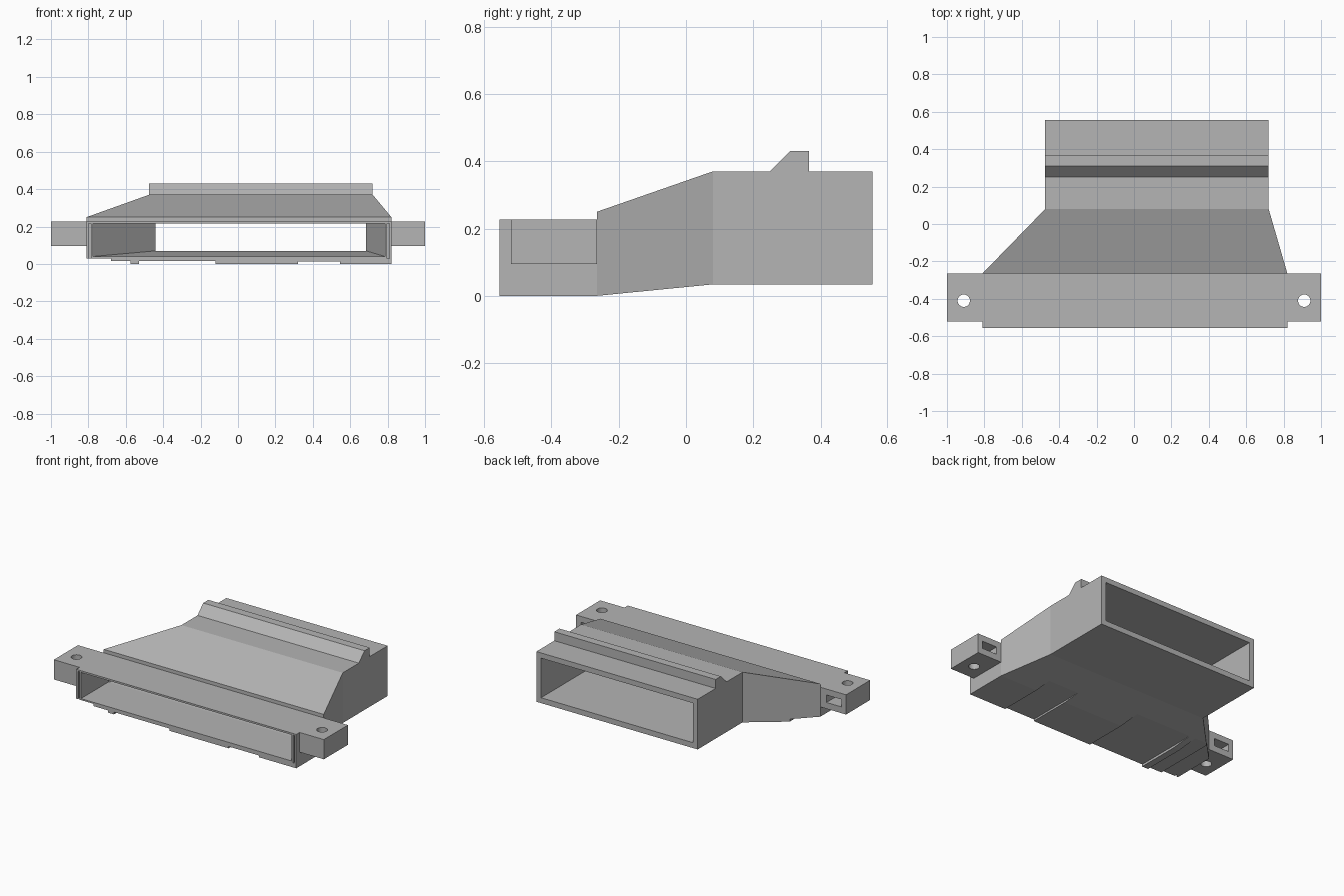
import bpy, bmesh

default = bpy.data.objects.get("Cube")
if default:
    bpy.data.objects.remove(default, do_unlink=True)

grey = bpy.data.materials.new("plain grey")
grey.use_nodes = True
colour = (0.46, 0.46, 0.46, 1)
grey.diffuse_color = colour
grey.node_tree.nodes["Principled BSDF"].inputs["Base Color"].default_value = colour


def make_object(name, bm):
    bmesh.ops.recalc_face_normals(bm, faces=bm.faces[:])
    mesh = bpy.data.meshes.new(name)
    bm.to_mesh(mesh)
    bm.free()
    mesh.materials.append(grey)
    obj = bpy.data.objects.new(name, mesh)
    bpy.context.collection.objects.link(obj)
    return obj


def loft(name, rings):
    """Closed solid through rectangles given as (y, x0, x1, z0, z1)."""
    bm = bmesh.new()
    loops = [[bm.verts.new(p) for p in
              ((x0, y, z0), (x1, y, z0), (x1, y, z1), (x0, y, z1))]
             for y, x0, x1, z0, z1 in rings]
    bm.faces.new(loops[0])
    bm.faces.new(loops[-1])
    for a, b in zip(loops, loops[1:]):
        for i in range(4):
            j = (i + 1) % 4
            bm.faces.new((a[i], a[j], b[j], b[i]))
    return make_object(name, bm)


def box(name, x0, x1, y0, y1, z0, z1):
    return loft(name, [(y0, x0, x1, z0, z1), (y1, x0, x1, z0, z1)])


def cylinder(name, x, y, z, radius, depth):
    bm = bmesh.new()
    bmesh.ops.create_cone(bm, cap_ends=True, segments=32, radius1=radius,
                          radius2=radius, depth=depth)
    bmesh.ops.translate(bm, verts=bm.verts[:], vec=(x, y, z))
    return make_object(name, bm)


def cut(target, cutter):
    cutter.hide_render = True
    mod = target.modifiers.new("cut", 'BOOLEAN')
    mod.operation = 'DIFFERENCE'
    mod.solver = 'EXACT'
    mod.object = cutter
    bpy.context.view_layer.objects.active = target
    bpy.ops.object.modifier_apply(modifier=mod.name)
    bpy.data.objects.remove(cutter, do_unlink=True)


FRONT, STEP, BEND, BACK = -0.555, -0.265, 0.08, 0.555
LEFT, RIGHT, TOP = 0.82, -0.81, 0.227

# Hollow duct: wide mouth, funnel and straight rear collar
shell = loft("duct_shell", [
    (FRONT, RIGHT, LEFT, 0, TOP),
    (STEP, RIGHT, LEFT, 0, TOP),
    (STEP + 0.0005, RIGHT, LEFT, 0, 0.25),
    (BEND, -0.475, 0.72, 0.034, 0.37),
    (BACK, -0.475, 0.72, 0.034, 0.37)])
cut(shell, loft("passage_cutter", [
    (FRONT - 0.1, -0.775, 0.785, 0.04, 0.215),
    (STEP, -0.775, 0.785, 0.04, 0.215),
    (BEND, -0.44, 0.685, 0.07, 0.335),
    (BACK + 0.1, -0.44, 0.685, 0.07, 0.335)]))

# Stepped recesses under the mouth, leaving raised pads
for x0, x1, height in ((-0.9, -0.68, 0.03), (-0.68, -0.575, 0.015),
                       (-0.53, -0.12, 0.015), (0.32, 0.545, 0.012)):
    cut(shell, box("recess_cutter", x0, x1, -0.7, BEND, -0.1, height))

# Narrow grooves beside the mouth
for x in (-0.798, 0.797):
    cut(shell, box("groove_cutter", x, x + 0.012, -0.7, FRONT + 0.015, 0.03, 0.217))

# Mounting tabs with a screw hole and a nut slot
for name, side, wall in (("left", 1, LEFT), ("right", -1, RIGHT)):
    x0, x1 = sorted((wall, side))
    tab = box(name + "_mounting_tab", x0, x1, -0.52, STEP, 0.095, TOP)
    cut(tab, cylinder("hole_cutter", side * 0.91, -0.41, 0.16, 0.033, 0.5))
    s0, s1 = sorted((side * 0.855, side * 0.965))
    cut(tab, box("slot_cutter", s0, s1, -0.465, 0, 0.137, 0.187))

# Ramped retaining rib across the collar
bm = bmesh.new()
profile = ((0.25, 0.37), (0.31, 0.43), (0.365, 0.43), (0.365, 0.37))
face = bm.faces.new([bm.verts.new((-0.475, y, z)) for y, z in profile])
extruded = bmesh.ops.extrude_face_region(bm, geom=[face], use_keep_orig=True)
moved = [v for v in extruded["geom"] if isinstance(v, bmesh.types.BMVert)]
bmesh.ops.translate(bm, verts=moved, vec=(1.195, 0, 0))
make_object("retaining_rib", bm)
